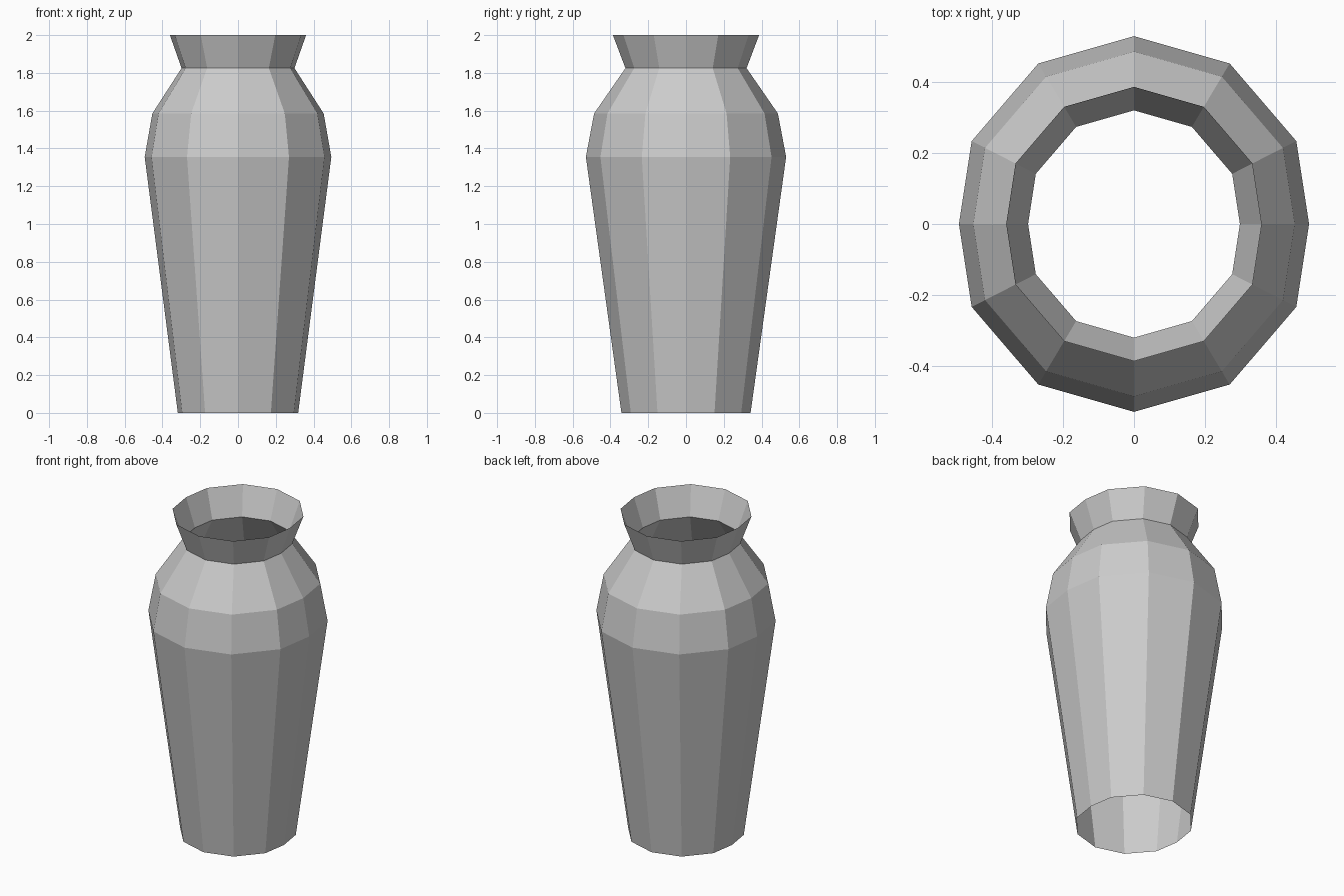
import bpy

cube = bpy.data.objects.get("Cube")
if cube:
    bpy.data.objects.remove(cube, do_unlink=True)

# Plain grey clay
clay = bpy.data.materials.new("grey clay")
clay.use_nodes = True
grey = (0.6, 0.6, 0.6, 1)
clay.diffuse_color = grey
clay.node_tree.nodes["Principled BSDF"].inputs["Base Color"].default_value = grey

# Twelve-sided cross-section: one quarter, turned into all four
quarter = [(0.494, 0), (0.458, 0.234), (0.27, 0.453), (0, 0.53)]
half = quarter + [(-x, y) for x, y in quarter[-2::-1]]
outline = half + [(x, -y) for x, y in half[-2:0:-1]]

# Profile: height and scale of each ring, from foot to lip
profile = [(0, 0.645), (1.355, 1), (1.585, 0.918), (1.825, 0.605), (2, 0.73)]

verts = [(x * s, y * s, z) for z, s in profile for x, y in outline]
n = len(outline)
faces = []
for ring in range(len(profile) - 1):
    for i in range(n):
        a, b = ring * n + i, ring * n + (i + 1) % n
        faces.append((a, b, b + n, a + n))

# Open, thin-walled vase with flat facets
mesh = bpy.data.meshes.new("vase")
mesh.from_pydata(verts, [], faces)
mesh.materials.append(clay)
mesh.shade_flat()
vase = bpy.data.objects.new("vase", mesh)
bpy.context.collection.objects.link(vase)
